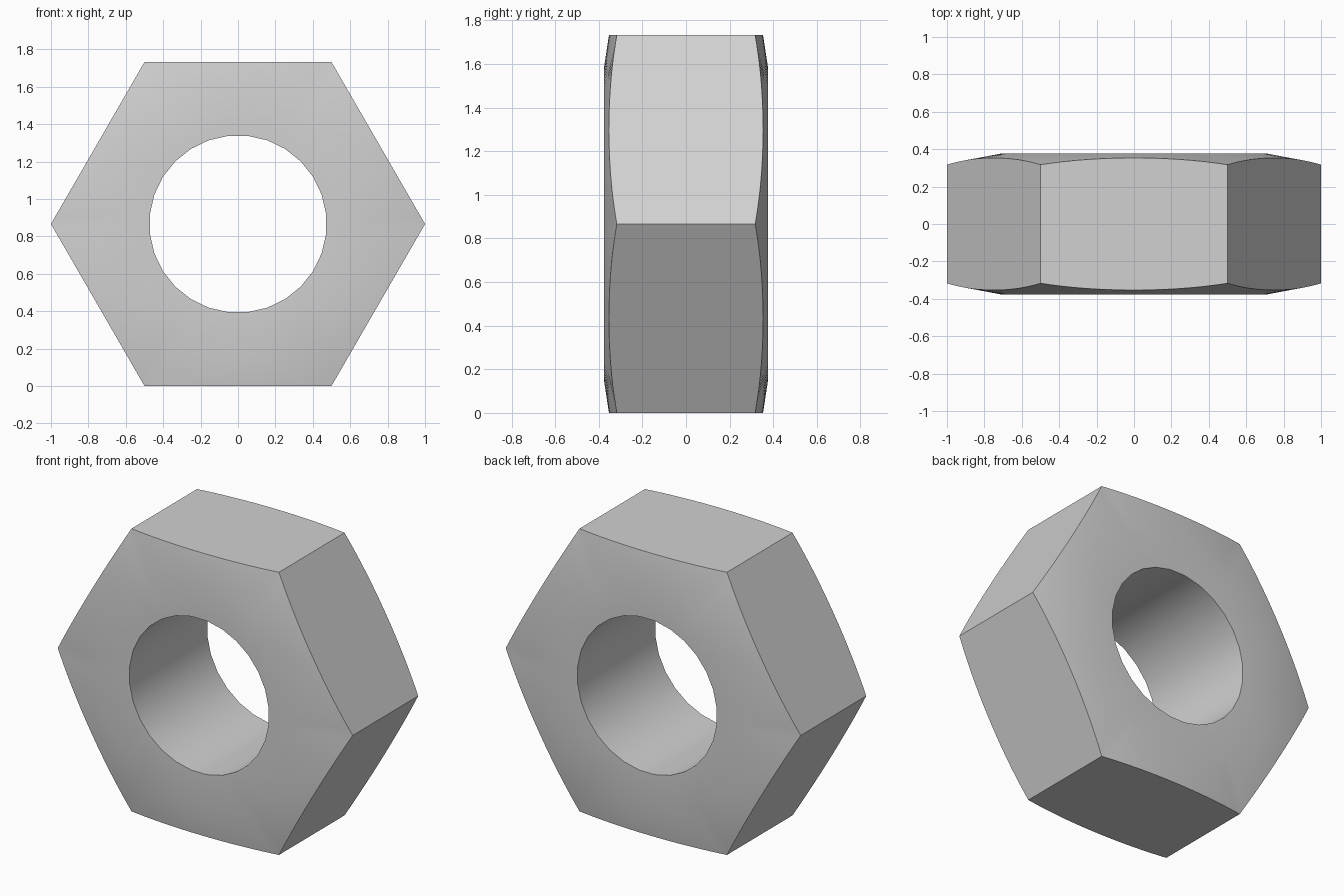
import bpy, bmesh, math

cube = bpy.data.objects.get("Cube")
if cube:
    bpy.data.objects.remove(cube)

SPOKES = 168          # divisions around the nut
HOLE_SIDES = 28
SIDE = SPOKES // 6    # divisions along one hexagon side
STEP = SPOKES // HOLE_SIDES
APOTHEM = math.sqrt(3) / 2
HALF = 0.377          # half thickness
FLAT_R = 0.71         # radius where the chamfer starts
HOLE_R = 0.474

steel = bpy.data.materials.new("grey_steel")
steel.use_nodes = True
grey = (0.64, 0.64, 0.64, 1)
steel.diffuse_color = grey
steel.node_tree.nodes["Principled BSDF"].inputs["Base Color"].default_value = grey

bm = bmesh.new()


def point(i, radius, y):
    a = math.tau * i / SPOKES
    return bm.verts.new((radius * math.cos(a), y, APOTHEM + radius * math.sin(a)))


def hex_radius(i):
    a = math.tau * (i % SIDE) / SPOKES - math.pi / 6
    return APOTHEM / math.cos(a)


def chamfer_y(radius):
    return HALF - 0.384 * (radius - FLAT_R) ** 1.5


# Front and back: hole rim, flat annulus and curved chamfer
rims, edges = [], []
for s in (-1, 1):
    rim = [point(k * STEP + STEP // 2, HOLE_R, s * HALF) for k in range(HOLE_SIDES)]
    ring = [point(i, FLAT_R, s * HALF) for i in range(SPOKES)]
    edge = [point(i, hex_radius(i), s * chamfer_y(hex_radius(i))) for i in range(SPOKES)]
    for k in range(HOLE_SIDES):
        start = k * STEP + STEP // 2
        arc = [ring[(start + j) % SPOKES] for j in range(STEP + 1)]
        bm.faces.new([rim[(k + 1) % HOLE_SIDES], rim[k]] + arc)
    for i in range(SPOKES):
        j = (i + 1) % SPOKES
        bm.faces.new((ring[i], edge[i], edge[j], ring[j]))
    rims.append(rim)
    edges.append(edge)

# Hole wall
for k in range(HOLE_SIDES):
    j = (k + 1) % HOLE_SIDES
    bm.faces.new((rims[0][k], rims[0][j], rims[1][j], rims[1][k]))

# Six flat sides with arched borders
for side in range(6):
    span = [(side * SIDE + j) % SPOKES for j in range(SIDE + 1)]
    bm.faces.new([edges[0][i] for i in span] + [edges[1][i] for i in reversed(span)])

bmesh.ops.recalc_face_normals(bm, faces=bm.faces)
mesh = bpy.data.meshes.new("hex_nut")
bm.to_mesh(mesh)
bm.free()
mesh.materials.append(steel)
nut = bpy.data.objects.new("hex_nut", mesh)
bpy.context.collection.objects.link(nut)

# Smooth shading that keeps the edges sharp
bpy.ops.object.select_all(action="DESELECT")
nut.select_set(True)
bpy.context.view_layer.objects.active = nut
bpy.ops.object.shade_smooth_by_angle(angle=math.radians(30))
